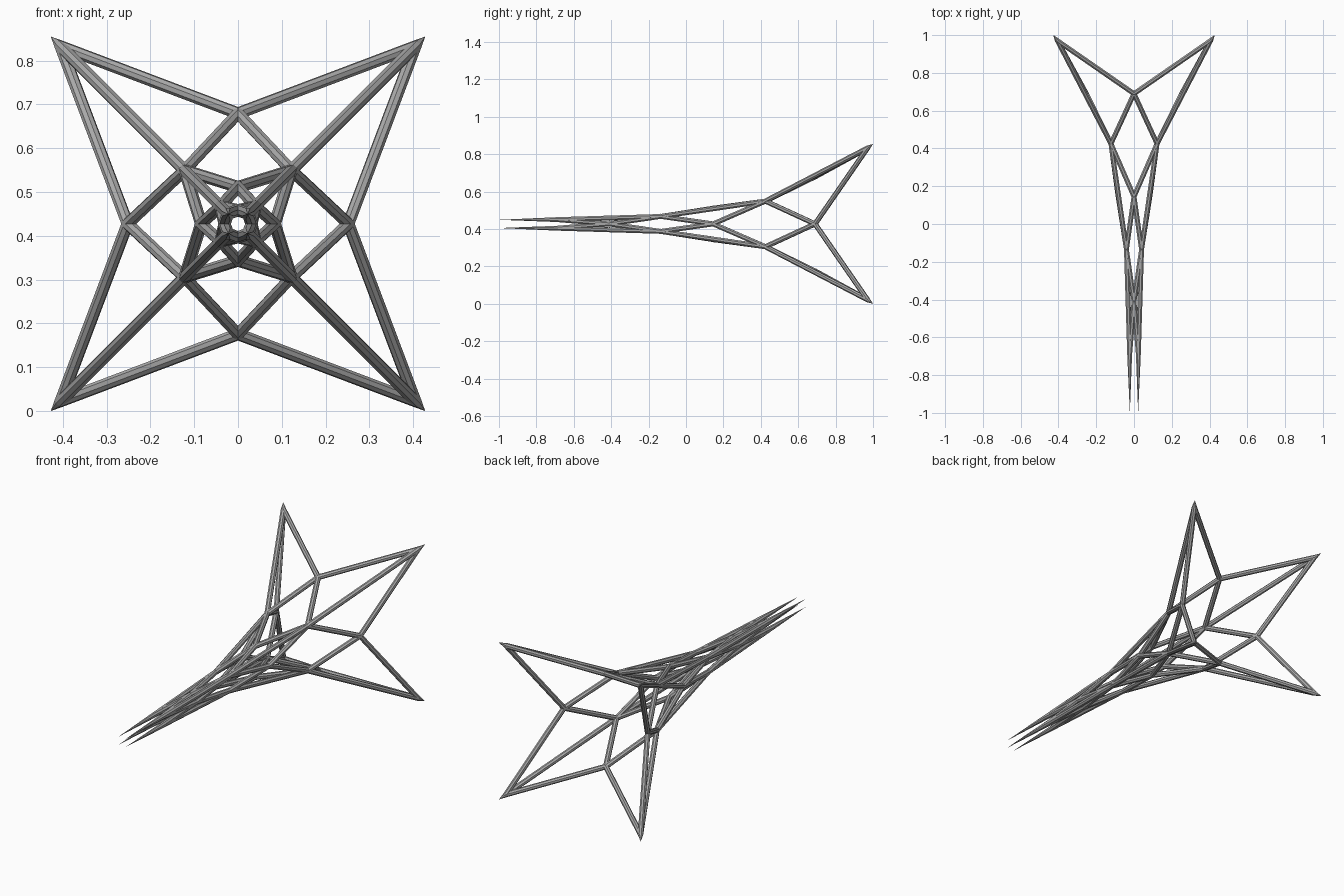
import bpy, bmesh
from math import cos, sin, tau
from mathutils import Vector

cube = bpy.data.objects.get("Cube")
if cube:
    bpy.data.objects.remove(cube)

MID = 0.4275      # height of the long axis
R = 0.014         # strut radius
SIDES = 8

grey = bpy.data.materials.new("steel grey")
grey.use_nodes = True
colour = (0.4, 0.4, 0.4, 1)
grey.diffuse_color = colour
grey.node_tree.nodes["Principled BSDF"].inputs["Base Color"].default_value = colour

# Square rings of the horn (half width, y) and the bracing hubs between them
RINGS = [(0.405, 0.97), (0.122, 0.425), (0.04, -0.135), (0.023, -0.69)]
HUBS = [(0.252, 0.69), (0.084, 0.145), (0.031, -0.41)]
TIPS = {0: (0.4275, 1.0), 3: (0.022, -1.0)}
CORNERS = [(1, 1), (-1, 1), (-1, -1), (1, -1)]
FACES = [(0, 1), (-1, 0), (0, -1), (1, 0)]


def place(direction, level):
    return Vector((direction[0] * level[0], level[1], MID + direction[1] * level[0]))


def strut(bm, a, b, tip=None):
    """Faceted bar from a to b, drawn out to a point when a tip is given."""
    q = (b - a).to_track_quat('Z', 'Y')
    rings = []
    for p in (a, b):
        rings.append([bm.verts.new(p + q @ Vector((R * cos(tau * (i + .5) / SIDES),
                                                   R * sin(tau * (i + .5) / SIDES), 0)))
                      for i in range(SIDES)])
    for i in range(SIDES):
        j = (i + 1) % SIDES
        bm.faces.new((rings[0][i], rings[0][j], rings[1][j], rings[1][i]))
    bm.faces.new(rings[0][::-1])
    if tip is None:
        bm.faces.new(rings[1])
    else:
        apex = bm.verts.new(tip)
        for i in range(SIDES):
            bm.faces.new((rings[1][i], rings[1][(i + 1) % SIDES], apex))


def finish(bm, name):
    bmesh.ops.recalc_face_normals(bm, faces=bm.faces)
    mesh = bpy.data.meshes.new(name)
    bm.to_mesh(mesh)
    bm.free()
    mesh.materials.append(grey)
    bpy.context.collection.objects.link(bpy.data.objects.new(name, mesh))


def tip_of(corner, ring):
    return place(corner, TIPS[ring]) if ring in TIPS else None


# Long ribs along the four corners
bm = bmesh.new()
for c in CORNERS:
    for k in range(3):
        a, b = place(c, RINGS[k]), place(c, RINGS[k + 1])
        if k == 0:
            a, b = b, a
        strut(bm, a, b, tip_of(c, 0 if k == 0 else k + 1))
finish(bm, "corner_ribs")

# Bent cross braces from each hub to the four corners around it
bm = bmesh.new()
for f in FACES:
    for c in CORNERS:
        if f[0] * c[0] + f[1] * c[1] > 0:
            for k, hub in enumerate(HUBS):
                for ring in (k, k + 1):
                    strut(bm, place(f, hub), place(c, RINGS[ring]), tip_of(c, ring))
finish(bm, "cross_braces")

# Small joints closing the corners where struts meet
bm = bmesh.new()
nodes = [place(f, h) for f in FACES for h in HUBS]
nodes += [place(c, r) for c in CORNERS for r in RINGS[1:3]]
for p in nodes:
    ball = bmesh.ops.create_icosphere(bm, subdivisions=1, radius=R * 1.05)
    bmesh.ops.translate(bm, verts=ball["verts"], vec=p)
finish(bm, "joints")
